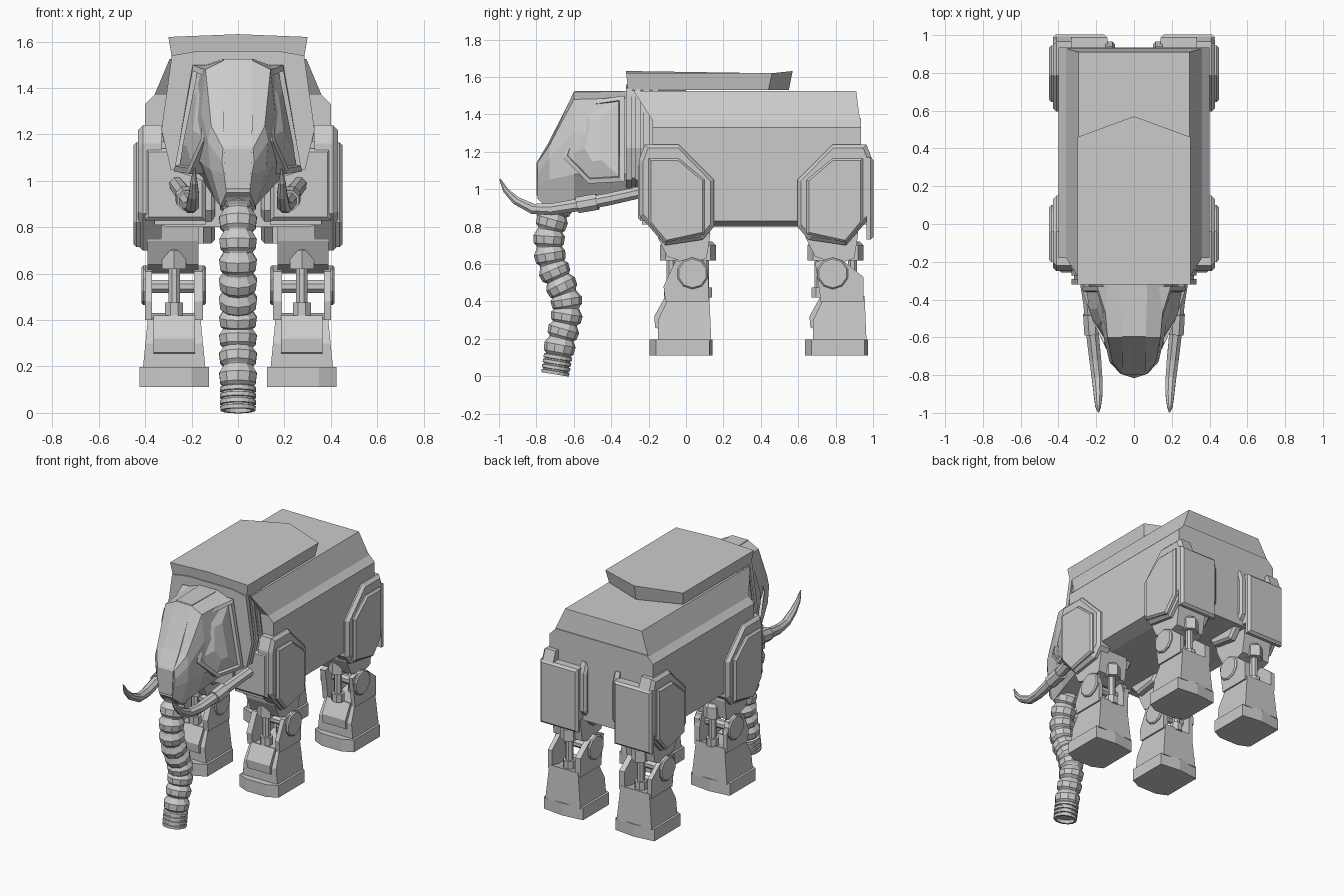
import bpy, bmesh
from math import sin, cos, pi
from mathutils import Vector

if "Cube" in bpy.data.objects:
    bpy.data.objects.remove(bpy.data.objects["Cube"])


def loft(name, rings, mirror=False):
    """Skin a list of equal-length closed rings and cap both ends."""
    bm = bmesh.new()
    vs = [[bm.verts.new(p) for p in r] for r in rings]
    n = len(rings[0])
    for a, b in zip(vs, vs[1:]):
        for i in range(n):
            j = (i + 1) % n
            bm.faces.new((a[i], a[j], b[j], b[i]))
    bm.faces.new(vs[0][::-1])
    bm.faces.new(vs[-1])
    bmesh.ops.recalc_face_normals(bm, faces=bm.faces)
    me = bpy.data.meshes.new(name)
    bm.to_mesh(me)
    bm.free()
    ob = bpy.data.objects.new(name, me)
    bpy.context.collection.objects.link(ob)
    if mirror:
        ob.modifiers.new("mirror", 'MIRROR')
    return ob


def shrink(pts, d):
    """Pull a 2D outline toward its box centre by about d."""
    us, vs = zip(*pts)
    cu, cv = (min(us) + max(us)) / 2, (min(vs) + max(vs)) / 2
    ku, kv = 1 - 2 * d / (max(us) - min(us)), 1 - 2 * d / (max(vs) - min(vs))
    return [(cu + (u - cu) * ku, cv + (v - cv) * kv) for u, v in pts]


def prism(name, pts, axis, lo, hi, bevel=0.0, mirror=True):
    """Extrude a 2D outline along an axis; the hi end may be bevelled."""
    put = {'x': lambda p, t: (t, p[0], p[1]),
           'y': lambda p, t: (p[0], t, p[1]),
           'z': lambda p, t: (p[0], p[1], t)}[axis]
    rings = [[put(p, lo) for p in pts]]
    if bevel:
        s = bevel if hi > lo else -bevel
        rings.append([put(p, hi - s) for p in pts])
        rings.append([put(p, hi) for p in shrink(pts, bevel)])
    else:
        rings.append([put(p, hi) for p in pts])
    return loft(name, rings, mirror)


def both(half):
    """Complete a half outline across x = 0."""
    return half + [(-x, z) for x, z in reversed(half)]


def rect(a, b, c, d):
    return [(a, c), (b, c), (b, d), (a, d)]


def circle(u, v, r, n=8):
    return [(u + r * cos((i + .5) * 2 * pi / n), v + r * sin((i + .5) * 2 * pi / n)) for i in range(n)]


# main hull, upper hull and roof
prism("body", both([(.35, 1.38), (.40, 1.33), (.40, .83), (.30, .80)]), 'y', -.18, .935, 0, False)
loft("upper_body", [[(-.36, -.18, 1.37), (.36, -.18, 1.37), (.36, .93, 1.37), (-.36, .93, 1.37)],
                    [(-.295, -.28, 1.525), (.295, -.28, 1.525), (.295, .91, 1.525), (-.295, .91, 1.525)]])
loft("roof", [[(-.285, -.31, 1.53), (0, -.31, 1.55), (.285, -.31, 1.53), (.285, .44, 1.53), (0, .55, 1.53), (-.285, .44, 1.53)],
              [(-.30, -.32, 1.62), (0, -.32, 1.632), (.30, -.32, 1.62), (.30, .46, 1.62), (0, .57, 1.632), (-.30, .46, 1.62)]])

# neck with ribbed collar
collar = [(.17, 1.56), (.285, 1.54), (.33, 1.22), (.29, 1.05), (.15, 1.0)]
prism("neck", both(shrink(collar, .012)), 'y', -.30, .0, 0, False)
for i in range(4):
    y = -.32 + i * .047
    prism("collar_ring", both([(x, z - .008 * (i > 1)) for x, z in collar]), 'y', y, y + .03, 0, False)

# head, lofted from back to snout
head = [(-.25, [(.07, 1.525), (.17, 1.49), (.22, 1.3), (.25, 1.08), (.15, 1.0)]),
        (-.60, [(.06, 1.52), (.14, 1.48), (.16, 1.3), (.16, 1.08), (.10, .92)]),
        (-.73, [(.06, 1.245), (.115, 1.235), (.13, 1.17), (.12, 1.05), (.075, .89)]),
        (-.795, [(.055, 1.15), (.065, 1.14), (.07, 1.08), (.06, 1.03), (.05, .95)])]
loft("head", [[(x, y, z) for x, z in both(h)] for y, h in head])
# raised brow and face plate
brow = [(-.34, 1.525, .07), (-.595, 1.525, .062), (-.735, 1.25, .062), (-.80, 1.14, .06), (-.80, .97, .052), (-.745, .89, .05)]
loft("brow_plate", [[(-w, y, z), (w, y, z), (w, y + .06, z - .03), (-w, y + .06, z - .03)] for y, z, w in brow])

# cheek shields: raised frame around a faceted panel
cheek = [(-.33, 1.50), (-.55, 1.47), (-.66, 1.17), (-.52, 1.03), (-.33, 1.04)]


def cheek_ring(d, out):
    return [(.275 + out + .34 * (y + .33) - .2 * max(0, z - 1.1), y, z) for y, z in shrink(cheek, d)]


loft("cheek_shield", [cheek_ring(0, -.06), cheek_ring(0, 0), cheek_ring(.025, .005), cheek_ring(.03, -.015), cheek_ring(.12, .015)], True)


def tube_ring(c, t, r, n):
    """Ring of n points around c in the plane of x and the path normal."""
    t = Vector(t).normalized()
    up = t.cross(Vector((1, 0, 0))).normalized()
    side = up.cross(t)
    return [Vector(c) + side * (r * cos((i + .5) * 2 * pi / n)) + up * (r * sin((i + .5) * 2 * pi / n)) for i in range(n)]


# tusks
path = [(.265, -.24, .985, .034), (.235, -.42, .945, .036), (.22, -.58, .915, .036), (.205, -.72, .892, .034), (.195, -.82, .895, .03),
        (.19, -.91, .94, .024), (.19, -.965, .995, .016), (.188, -.995, 1.055, .004)]
pos = [Vector(p[:3]) for p in path]
loft("tusk", [tube_ring(c, pos[min(i + 1, 7)] - pos[max(i - 1, 0)], path[i][3], 8) for i, c in enumerate(pos)], True)
loft("tusk_sleeve", [tube_ring(c, pos[2] - pos[0], .047, 8) for c in (pos[0].lerp(pos[1], 1.3), pos[2])], True)

# trunk of flared, overlapping bands
line = [(-.67, .95), (-.705, .87), (-.73, .78), (-.735, .69), (-.72, .60), (-.685, .52), (-.645, .44),
        (-.632, .36), (-.645, .28), (-.668, .20), (-.684, .11)]
for (y0, z0), (y1, z1) in zip(line, line[1:]):
    a, b = Vector((0, y0, z0)), Vector((0, y1, z1))
    prof = [(-.1, .062), (0, .066), (.35, .085), (.8, .08), (.95, .066), (1.1, .06)]
    loft("trunk_band", [tube_ring(a.lerp(b, t), b - a, r, 10) for t, r in prof])
a, d = Vector((0, -.683, .115)), Vector((0, -.017, -.105))
loft("trunk_tip", [tube_ring(a + d * t, d, r, 16) for t, r in
                   ((0, .066), (.05, .078), (.22, .078), (.24, .07), (.3, .07), (.32, .078), (.48, .078), (.5, .07),
                    (.56, .07), (.58, .078), (.74, .078), (.76, .07), (.82, .07), (.84, .078), (1, .076), (1, .06), (.8, .058))])

# leg armour, mirrored front to back for the rear pair
armour = [(-.22, 1.24), (-.04, 1.24), (.15, 1.05), (.15, .80), (.09, .73), (-.11, .70), (-.25, .86), (-.25, 1.16)]
plate = [(-.20, 1.165), (-.04, 1.165), (.10, 1.05), (.10, .76), (-.11, .715), (-.20, .82)]
for end, fy in (("front", lambda y: y), ("rear", lambda y: .745 - y)):
    def side(pts):
        return [(fy(y), z) for y, z in pts]
    prism(end + "_leg_armour", side(armour), 'x', .33, .43, .02)
    prism(end + "_leg_outer_plate", side(plate), 'x', .42, .45, .012)
    prism(end + "_leg_inner_plate", side(shrink(armour, .03)), 'x', .15, .10, .015)
    prism(end + "_hip_block", side(rect(-.235, .13, .81, 1.17)), 'x', .14, .36)
    top = 1.17 if end == "rear" else 1.14
    prism(end + "_hip_end_plate", rect(.14, .43 if end == "rear" else .40, .73 if end == "rear" else .83, top),
          'y', fy(-.22), fy(-.257), .015)

# lower legs: thigh, knee, pistons, shin, foot
for end, dy, ky in (("front", 0, 0), ("rear", .83, .75)):
    def at(pts, o):
        return [(y + o, z) for y, z in pts]
    prism(end + "_thigh", at([(-.17, .86), (-.15, .74), (-.10, .64), (.02, .60), (.11, .63), (.13, .76), (.12, .86)],
                             (dy + ky) / 2), 'x', .17, .39)
    for x0, x1, s in ((.15, .19, -1), (.37, .40, 1)):
        fork = at([(.12, .40), (-.11, .40), (-.12, .48)], dy) + at([(-.06, .61), (.03, .635), (.10, .61)], ky) + [(.12 + dy, .53)]
        prism(end + "_knee_fork", fork, 'x', x0, x1)
        a, b = (.38, .416) if s > 0 else (.18, .138)
        prism(end + "_knee_disc", circle(.035 + ky, .55, .085, 10), 'x', a, b, .008)
    prism(end + "_knee_axle", circle(.035 + ky, .545, .03), 'x', .16, .40)
    for y in (-.08, .10):
        py = y + (dy + ky) / 2
        prism(end + "_piston_rod", circle(.275, py, .026), 'z', .42, .68)
        prism(end + "_piston_base", circle(.275, py, .042), 'z', .42, .475)
        prism(end + "_piston_cap", circle(.275, py, .06, 6), 'z', .62, .72, .02)
    shin = at([(-.15, .19), (-.15, .30), (-.10, .405), (.04, .41), (.125, .43), (.135, .19)], dy)
    loft(end + "_shin", [[(.275 + s * (.135 - .1 * (z - .19)), y, z) for y, z in shin] for s in (-1, 1)], True)
    prism(end + "_ankle_guard", at([(-.135, .25), (-.165, .26), (-.17, .32), (-.115, .42), (-.08, .41)], dy), 'x', .185, .365)
    prism(end + "_foot", [(x, y + dy) for x, y in ((.125, -.16), (.20, -.195), (.35, -.195), (.425, -.16),
                                                 (.425, .125), (.275, .142), (.125, .125))], 'z', .112, .197)
